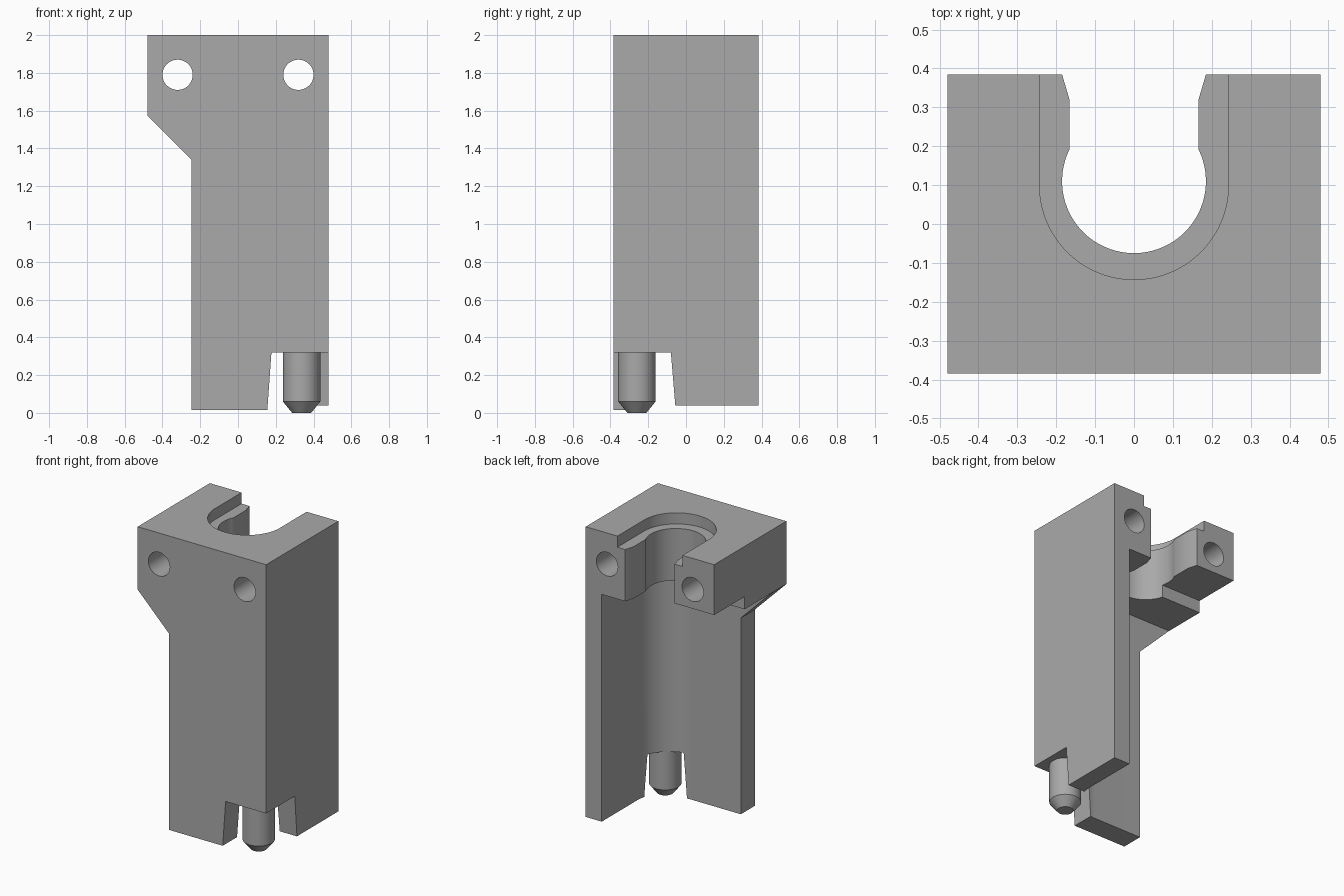
import bpy
import bmesh
import math
from mathutils import Vector

if "Cube" in bpy.data.objects:
    bpy.data.objects.remove(bpy.data.objects["Cube"])

grey = bpy.data.materials.new("plain grey")
grey.use_nodes = True
grey.diffuse_color = (0.4, 0.4, 0.4, 1)
grey.node_tree.nodes["Principled BSDF"].inputs["Base Color"].default_value = grey.diffuse_color


def make_object(name, bm):
    bmesh.ops.recalc_face_normals(bm, faces=bm.faces)
    mesh = bpy.data.meshes.new(name)
    bm.to_mesh(mesh)
    bm.free()
    mesh.materials.append(grey)
    obj = bpy.data.objects.new(name, mesh)
    bpy.context.collection.objects.link(obj)
    return obj


def prism(name, profile, lo, hi, axis="z"):
    """Extrude a profile: xy outline along z, or xz outline along y."""
    bm = bmesh.new()
    place = (lambda a, b, t: (a, b, t)) if axis == "z" else (lambda a, b, t: (a, t, b))
    face = bm.faces.new([bm.verts.new(place(a, b, lo)) for a, b in profile])
    grown = bmesh.ops.extrude_face_region(bm, geom=[face])["geom"]
    moved = [v for v in grown if isinstance(v, bmesh.types.BMVert)]
    bmesh.ops.translate(bm, verts=moved, vec=Vector(place(0, 0, hi - lo)))
    return make_object(name, bm)


def box(name, x0, x1, y0, y1, z0, z1):
    return prism(name, [(x0, y0), (x1, y0), (x1, y1), (x0, y1)], z0, z1)


def arc(cx, cy, r, start, end, steps=32):
    angles = [math.radians(start + (end - start) * i / steps) for i in range(steps + 1)]
    return [(cx + r * math.cos(a), cy + r * math.sin(a)) for a in angles]


def smooth(obj):
    bpy.ops.object.select_all(action="DESELECT")
    obj.select_set(True)
    bpy.context.view_layer.objects.active = obj
    bpy.ops.object.shade_smooth_by_angle(angle=math.radians(25))


# Main block
body = box("clamp_body", -0.48, 0.48, -0.385, 0.385, 0.015, 2)
cutters = []

# Overhanging side with sloped gusset in the front wall
cutters.append(prism("side_cut", [(-0.7, -0.1), (-0.245, -0.1), (-0.245, 1.34),
                                  (-0.48, 1.575), (-0.7, 1.795)], -0.5, -0.2, "y"))

# Open interior leaving two walls with a rounded inside corner
inside = [(-0.7, 0.5), (-0.7, -0.235)] + arc(0.12, 0.005, 0.24, -90, 0, 16) + [(0.36, 0.5)]
cutters.append(prism("interior_cut", inside, -0.1, 1.575))

# Raised underside of the free jaw
cutters.append(box("jaw_cut", -0.7, 0, 0.06, 0.5, 1.5, 1.66))

# Snap-in tube seat and its upper recess
right_edge = [(0.2, 0.44), (0.185, 0.385), (0.166, 0.32)]
left_edge = [(-x, y) for x, y in reversed(right_edge)]
seat = right_edge + arc(0, 0.11, 0.185, 26, -206, 48) + left_edge
cutters.append(prism("seat_cut", seat, 1.4, 2.1))
recess = [(0.243, 0.5)] + arc(0, 0.1, 0.243, 0, -180, 40) + [(-0.243, 0.5)]
cutters.append(prism("recess_cut", recess, 1.925, 2.1))

# Screw holes
for side in (-1, 1):
    cutters.append(prism("hole_cut", arc(side * 0.32, 1.79, 0.08, 0, 352.5, 47), -0.5, 0.5, "y"))

# Tapered notch at the bottom corner
notch = box("notch_cut", 0.147, 0.7, -0.6, -0.045, -0.1, 0.32)
for v in notch.data.vertices:
    if v.co.z > 0:
        if v.co.x < 0.5:
            v.co.x = 0.177
        if v.co.y > -0.5:
            v.co.y = -0.08
cutters.append(notch)

# Side wall ends slightly higher than the front wall
cutters.append(box("wall_end_cut", 0.25, 0.7, -0.2, 0.5, -0.1, 0.04))

for cutter in cutters:
    mod = body.modifiers.new(cutter.name, "BOOLEAN")
    mod.operation = "DIFFERENCE"
    mod.solver = "EXACT"
    mod.object = cutter
bpy.context.view_layer.update()
graph = bpy.context.evaluated_depsgraph_get()
result = bpy.data.meshes.new_from_object(body.evaluated_get(graph))
body.modifiers.clear()
body.data = result
for cutter in cutters:
    bpy.data.objects.remove(cutter)
smooth(body)

# Locating pin with a chamfered tip
bm = bmesh.new()
for r_low, r_high, z0, z1 in ((0.05, 0.099, 0, 0.06), (0.099, 0.099, 0.06, 0.33)):
    made = bmesh.ops.create_cone(bm, cap_ends=True, segments=48, radius1=r_low,
                                 radius2=r_high, depth=z1 - z0)
    bmesh.ops.translate(bm, verts=made["verts"], vec=(0.337, -0.26, (z0 + z1) / 2))
inner = [f for f in bm.faces if len(f.verts) > 4 and abs(f.calc_center_median().z - 0.06) < 0.001]
bmesh.ops.delete(bm, geom=inner, context="FACES_ONLY")
bmesh.ops.remove_doubles(bm, verts=bm.verts, dist=0.0005)
pin = make_object("locating_pin", bm)
smooth(pin)
